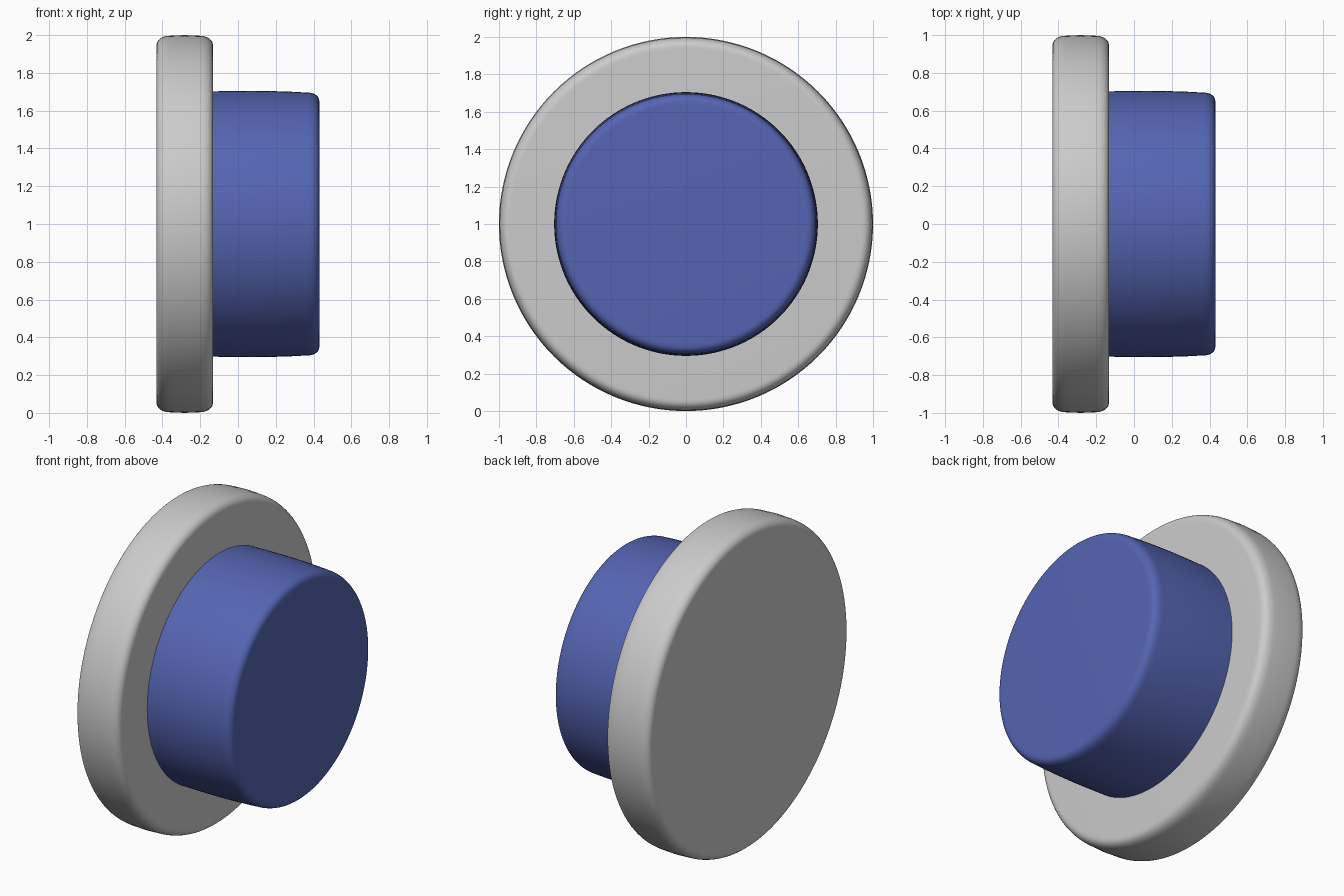
import bpy, bmesh, math
from mathutils import Matrix, Vector

if "Cube" in bpy.data.objects:
    bpy.data.objects.remove(bpy.data.objects["Cube"])


def lathe(name, profile, color=None, steps=128):
    """Spin an (x, radius) profile around the x axis at height z = 1."""
    bm = bmesh.new()
    verts = [bm.verts.new((x, 0, r)) for x, r in profile]
    edges = [bm.edges.new(pair) for pair in zip(verts, verts[1:])]
    bmesh.ops.spin(bm, geom=verts + edges, cent=(0, 0, 0), axis=(1, 0, 0),
                   angle=math.tau, steps=steps)
    bmesh.ops.remove_doubles(bm, verts=bm.verts, dist=1e-5)
    bmesh.ops.recalc_face_normals(bm, faces=bm.faces)
    mesh = bpy.data.meshes.new(name)
    bm.to_mesh(mesh)
    bm.free()
    obj = bpy.data.objects.new(name, mesh)
    obj.location.z = 1
    bpy.context.collection.objects.link(obj)
    if color:
        mat = bpy.data.materials.new(name + "_color")
        mat.diffuse_color = color
        mat.use_nodes = True
        mat.node_tree.nodes["Principled BSDF"].inputs["Base Color"].default_value = mat.diffuse_color
        mesh.materials.append(mat)
    bpy.ops.object.select_all(action='DESELECT')
    obj.select_set(True)
    bpy.context.view_layer.objects.active = obj
    bpy.ops.object.shade_smooth_by_angle(angle=math.radians(35))
    return obj


def rounded_edge(x_face, r_top, dx, dr, n=10):
    """Soft corner from the flat face out to the rim (dx is signed)."""
    pts = []
    for i in range(n + 1):
        a = math.pi / 2 * i / n
        pts.append((x_face + dx * (1 - math.cos(a) ** 0.8 if i < n else 1),
                    r_top - dr * (1 - math.sin(a) ** 0.8)))
    return pts


# Wide disc with softly rounded rim
left = rounded_edge(-0.432, 0.997, 0.085, 0.06)
right = rounded_edge(-0.132, 0.997, -0.085, 0.06)
lathe("flange", [(-0.432, 0)] + left + [(-0.282, 1.0)] + right[::-1] + [(-0.132, 0)])

# Slightly barrelled button with rounded outer edge
front = rounded_edge(0.431, 0.696, -0.07, 0.055)
lathe("button", [(-0.14, 0), (-0.14, 0.702), (-0.05, 0.704), (0.08, 0.705),
                 (0.2, 0.703), (0.29, 0.7)] + front[::-1] + [(0.431, 0)],
      (0.09, 0.13, 0.45, 1))
